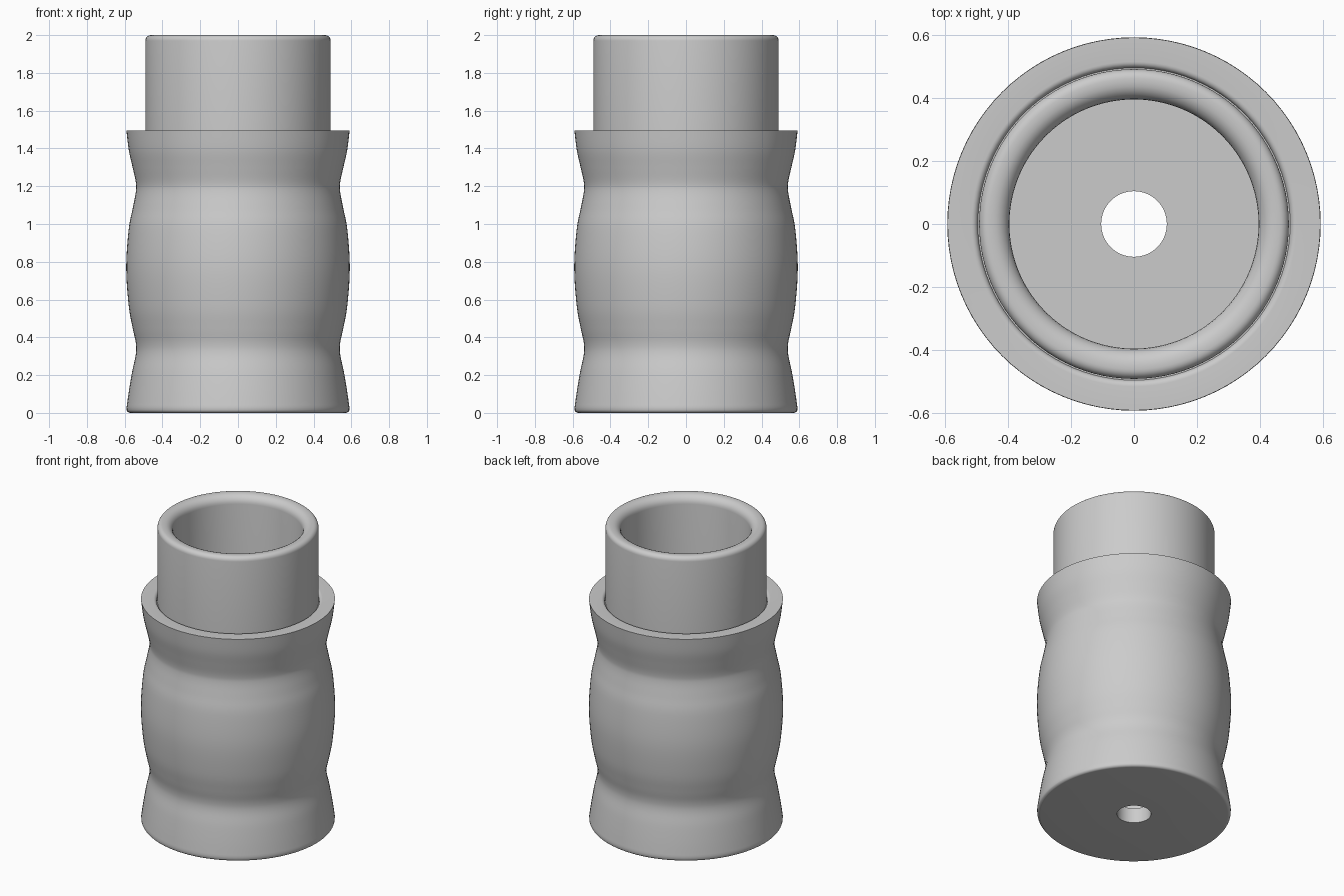
import bpy, bmesh, math

if "Cube" in bpy.data.objects:
    bpy.data.objects.remove(bpy.data.objects["Cube"], do_unlink=True)

# Single grey material
grey = bpy.data.materials.new("plain grey")
grey.use_nodes = True
colour = (0.6, 0.6, 0.6, 1)
grey.diffuse_color = colour
grey.node_tree.nodes["Principled BSDF"].inputs["Base Color"].default_value = colour

SEGMENTS = 96


def arc(cx, cz, rx, rz, start, end, steps=6):
    """Quarter-round edge for a profile, angles in degrees."""
    angles = [math.radians(start + (end - start) * i / steps) for i in range(steps + 1)]
    return [(cx + rx * math.cos(a), cz + rz * math.sin(a)) for a in angles]


def smooth_curve(points, steps=5):
    """Pass a smooth curve through the given profile points."""
    result = []
    for i in range(len(points) - 1):
        p = [points[max(0, min(len(points) - 1, i + k))] for k in (-1, 0, 1, 2)]
        for s in range(steps):
            t = s / steps
            result.append(tuple(
                0.5 * (2 * b + (c - a) * t + (2 * a - 5 * b + 4 * c - d) * t * t
                       + (3 * b - a - 3 * c + d) * t ** 3)
                for a, b, c, d in zip(*p)))
    return result + [points[-1]]


def lathe(name, profile):
    """Turn a closed (radius, height) profile about z."""
    bm = bmesh.new()
    rings = []
    for r, z in profile:
        rings.append([bm.verts.new((r * math.cos(2 * math.pi * k / SEGMENTS),
                                    r * math.sin(2 * math.pi * k / SEGMENTS), z))
                      for k in range(SEGMENTS)])
    for i, ring in enumerate(rings):
        after = rings[(i + 1) % len(rings)]
        for k in range(SEGMENTS):
            n = (k + 1) % SEGMENTS
            bm.faces.new((ring[k], ring[n], after[n], after[k]))
    bmesh.ops.recalc_face_normals(bm, faces=bm.faces)
    mesh = bpy.data.meshes.new(name)
    bm.to_mesh(mesh)
    bm.free()
    mesh.materials.append(grey)
    obj = bpy.data.objects.new(name, mesh)
    bpy.context.collection.objects.link(obj)
    bpy.ops.object.select_all(action='DESELECT')
    obj.select_set(True)
    bpy.context.view_layer.objects.active = obj
    bpy.ops.object.shade_smooth_by_angle(angle=math.radians(35))
    return obj


# Waisted grip with two pinched necks
side = smooth_curve([(0.59, 0.03), (0.577, 0.12), (0.56, 0.22), (0.541, 0.31),
                     (0.541, 0.37), (0.558, 0.45), (0.579, 0.57), (0.592, 0.77),
                     (0.579, 0.97), (0.558, 1.08), (0.541, 1.17), (0.541, 1.22),
                     (0.558, 1.3), (0.578, 1.39), (0.591, 1.495)])

# Bottom edge, grip, shoulder, neck tube, rounded lip, bore and drain hole
profile = [(0.104, 0)]
profile += arc(0.57, 0.02, 0.02, 0.02, -90, -15)
profile += side
profile += arc(0.515, 1.475, 0.02, 0.02, 90, 180)
profile += [(0.491, 1.475)]
profile += arc(0.461, 1.97, 0.03, 0.03, 0, 90)
profile += arc(0.45, 1.945, 0.055, 0.055, 90, 180)
profile += [(0.395, 0.1), (0.104, 0.1)]
lathe("hollow_sleeve", profile)
